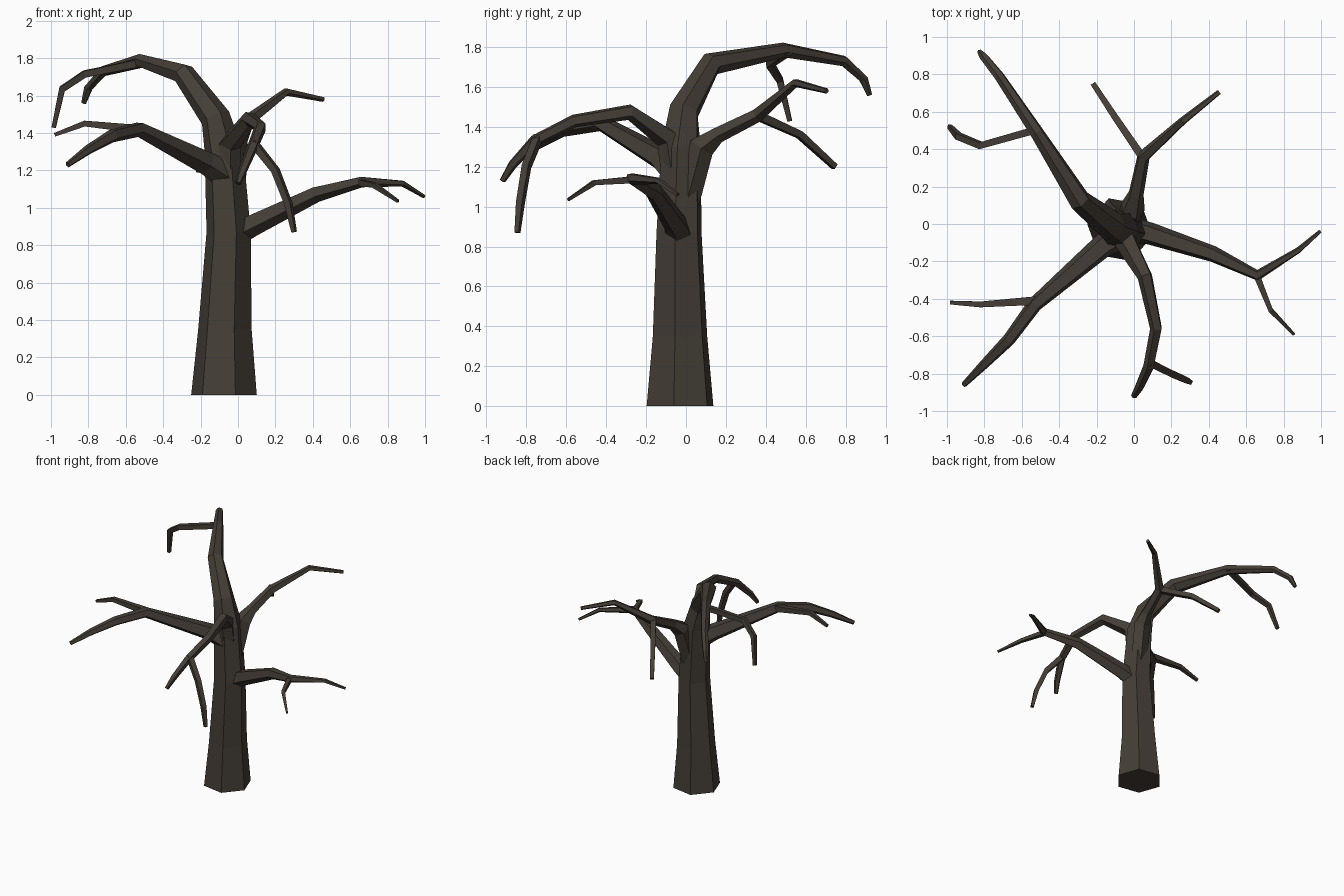
import bpy, bmesh, math
from mathutils import Vector

bark = bpy.data.materials.new("dark bark")
bark.diffuse_color = (0.058, 0.048, 0.038, 1)


def limb(name, sides, phase, pts):
    """Faceted tapering tube through (x, y, z, radius) points, closed at both ends."""
    bm = bmesh.new()
    P = [Vector(p[:3]) for p in pts]
    rings, u = [], None
    for i, p in enumerate(P):
        # tangent halfway between the neighbouring segments
        a = (P[i] - P[i - 1]).normalized() if i else Vector()
        b = (P[i + 1] - P[i]).normalized() if i < len(P) - 1 else Vector()
        t = (a + b).normalized()
        if name == "trunk" and i < 4:
            t = Vector((0, 0, 1))
        if u is None:
            u = Vector((1, 0, 0)) if name == "trunk" else t.cross(Vector((0, 0, 1)))
        u = (u - t * u.dot(t)).normalized()
        v = t.cross(u)
        ring = []
        for k in range(sides):
            ang = math.radians(phase) + 2 * math.pi * k / sides
            ring.append(bm.verts.new(p + (u * math.cos(ang) + v * math.sin(ang)) * pts[i][3]))
        rings.append(ring)
    for r, s in zip(rings, rings[1:]):
        for k in range(sides):
            n = (k + 1) % sides
            bm.faces.new((r[k], r[n], s[n], s[k]))
    bm.faces.new(rings[0][::-1])
    bm.faces.new(rings[-1])
    bmesh.ops.recalc_face_normals(bm, faces=bm.faces)
    me = bpy.data.meshes.new(name)
    bm.to_mesh(me)
    bm.free()
    me.materials.append(bark)
    ob = bpy.data.objects.new(name, me)
    bpy.context.collection.objects.link(ob)


# trunk sweeping into the tall back-left bough
limb("trunk", 6, -10, [
    (-.075, -.03, 0, .178), (-.07, -.03, .35, .145), (-.05, -.035, .87, .12),
    (-.075, -.025, 1.3, .105), (-.12, -.01, 1.48, .08), (-.29, .125, 1.715, .06),
    (-.52, .49, 1.785, .038), (-.72, .79, 1.73, .028), (-.80, .89, 1.64, .024),
    (-.825, .92, 1.56, .014)])
limb("back_left_twig", 4, 45, [
    (-.50, .51, 1.78, .028), (-.82, .42, 1.715, .026), (-.94, .47, 1.635, .024),
    (-.985, .52, 1.43, .016)])

# front-left bough
limb("front_left_bough", 5, 18, [
    (-.06, -.05, 1.17, .08), (-.17, -.12, 1.24, .066), (-.53, -.43, 1.42, .042),
    (-.67, -.62, 1.385, .036), (-.80, -.75, 1.31, .027), (-.91, -.86, 1.23, .016)])
limb("front_left_twig", 4, 45, [
    (-.53, -.41, 1.42, .032), (-.82, -.43, 1.45, .022), (-.98, -.42, 1.39, .014)])

# low right bough
limb("right_bough", 5, 18, [
    (-.02, -.03, .86, .07), (.08, -.05, .91, .062), (.42, -.16, 1.075, .045),
    (.66, -.275, 1.14, .031), (.88, -.14, 1.13, .017), (.995, -.04, 1.06, .01)])
limb("right_twig", 4, 45, [
    (.65, -.26, 1.135, .025), (.73, -.46, 1.12, .018), (.855, -.59, 1.035, .01)])

# front bough
limb("front_bough", 5, 18, [
    (-.05, -.04, 1.05, .07), (-.045, -.09, 1.34, .062), (.06, -.28, 1.475, .042),
    (.12, -.56, 1.43, .034), (.08, -.76, 1.33, .03), (.03, -.87, 1.21, .024),
    (.0, -.92, 1.13, .016)])
limb("front_twig", 4, 45, [
    (.08, -.74, 1.35, .028), (.20, -.80, 1.20, .026), (.27, -.83, 1.02, .024),
    (.30, -.845, .87, .016)])

# back bough, forking in two
limb("back_bough", 5, 18, [
    (-.04, .0, 1.0, .065), (-.01, .08, 1.30, .068), (.01, .16, 1.36, .042),
    (.05, .36, 1.46, .036), (.26, .55, 1.62, .022), (.455, .705, 1.58, .014)])
limb("back_twig", 4, 45, [
    (.05, .35, 1.46, .03), (-.10, .57, 1.36, .025), (-.215, .745, 1.20, .02)])
